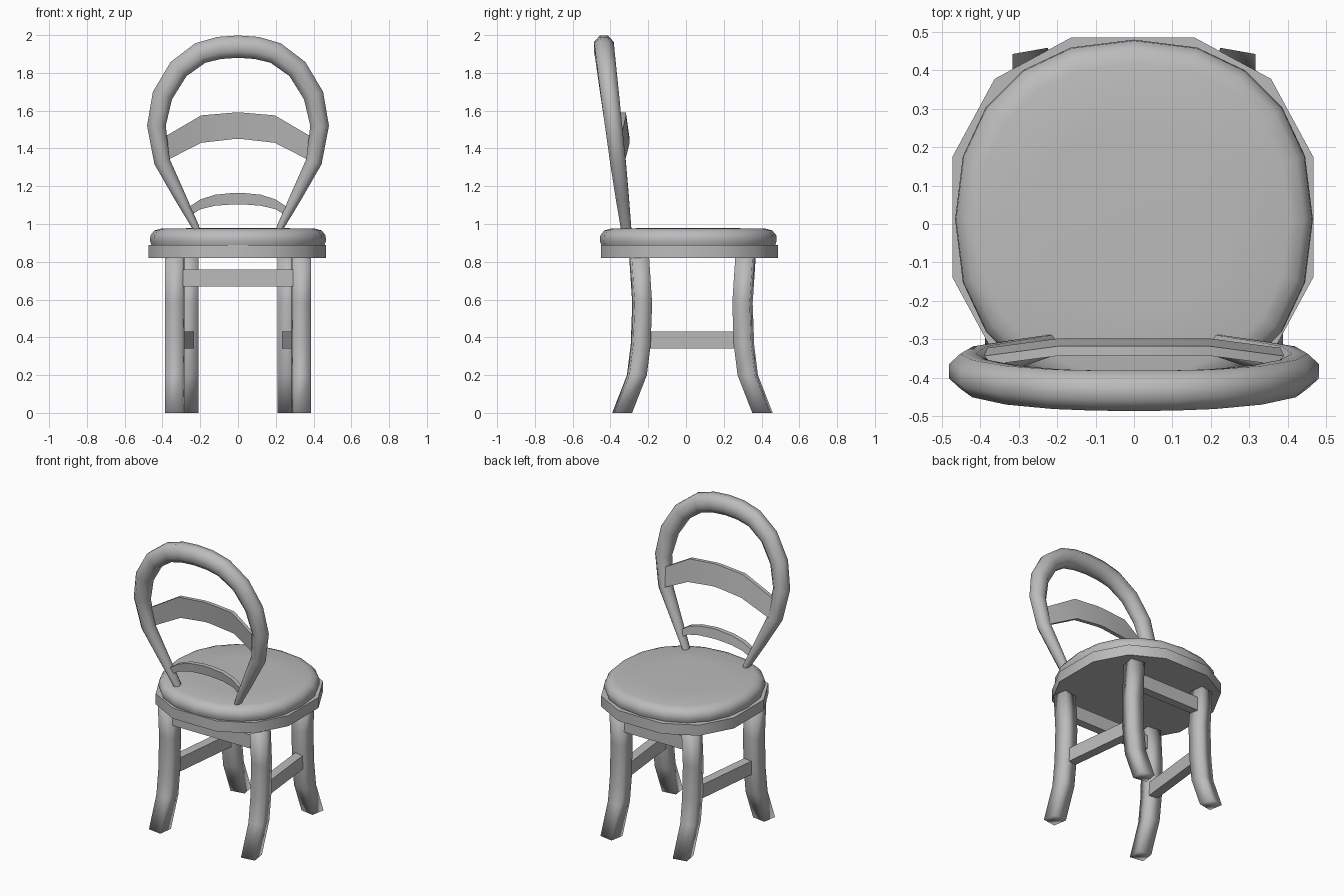
import bpy, math
from math import sin, cos, pi, radians
from mathutils import Vector

cube = bpy.data.objects.get("Cube")
if cube:
    bpy.data.objects.remove(cube, do_unlink=True)

grey = bpy.data.materials.new("grey wood")
GREY = (0.5, 0.5, 0.5, 1)
grey.diffuse_color = GREY
grey.use_nodes = True
grey.node_tree.nodes["Principled BSDF"].inputs["Base Color"].default_value = GREY


def loft(name, rings, angle=40):
    """Skin a row of equal-sized vertex rings and cap both ends."""
    n = len(rings[0])
    verts = [v for ring in rings for v in ring]
    faces = [list(range(n))[::-1], list(range(len(verts) - n, len(verts)))]
    for r in range(len(rings) - 1):
        for i in range(n):
            j = (i + 1) % n
            faces.append([r * n + i, r * n + j, (r + 1) * n + j, (r + 1) * n + i])
    mesh = bpy.data.meshes.new(name)
    mesh.from_pydata(verts, [], faces)
    mesh.materials.append(grey)
    obj = bpy.data.objects.new(name, mesh)
    bpy.context.collection.objects.link(obj)
    bpy.ops.object.select_all(action='DESELECT')
    obj.select_set(True)
    bpy.context.view_layer.objects.active = obj
    bpy.ops.object.mode_set(mode='EDIT')
    bpy.ops.mesh.select_all(action='SELECT')
    bpy.ops.mesh.normals_make_consistent(inside=False)
    bpy.ops.object.mode_set(mode='OBJECT')
    bpy.ops.object.shade_smooth_by_angle(angle=radians(angle))
    return obj


def bar(name, a, b, width, height):
    """Straight rectangular rail between two points at one height."""
    a, b = Vector(a), Vector(b)
    side = (b - a).cross(Vector((0, 0, 1))).normalized() * width / 2
    up = Vector((0, 0, height / 2))
    return loft(name, [[p - side - up, p + side - up, p + side + up, p - side + up]
                       for p in (a, b)], 30)


# Seat rim: twelve-sided plate
quarter = [(0.47, 0.157), (0.36, 0.36), (0.16, 0.468)]
outline = quarter + [(-x, y) for x, y in reversed(quarter)]
outline += [(-x, -y) for x, y in outline]
loft("seat_rim", [[(x - 0.003, y + 0.018, z) for x, y in outline]
                  for z in (0.82, 0.89)], 35)


# Seat cushion: rounded-square outline with a soft upper edge
def cushion_ring(scale, z, count=20, power=2 / 2.25):
    ring = []
    for i in range(count):
        c, s = cos(2 * pi * i / count), sin(2 * pi * i / count)
        ring.append((0.466 * scale * math.copysign(abs(c) ** power, c),
                     0.012 + 0.468 * scale * math.copysign(abs(s) ** power, s), z))
    return ring


loft("seat_cushion", [cushion_ring(s, z) for s, z in
                      ((0.98, 0.885), (1, 0.91), (0.995, 0.94), (0.95, 0.966),
                       (0.87, 0.976), (0.5, 0.978))], 50)


# Legs: square posts that kick out at the foot
def leg(name, x, sign, y, twist):
    kick = [(0, 0.098), (0.2, 0.02), (0.36, 0), (0.58, -0.008), (0.825, 0.008)]
    rings = []
    for z, out in kick:
        rings.append([(x + 0.066 * cos(a), y + sign * out + 0.066 * sin(a), z)
                      for a in (twist + pi / 4 + k * pi / 2 for k in range(4))])
    loft(name, rings, 100)


for side, s in (("left", 1), ("right", -1)):
    leg("front_leg_" + side, s * 0.335, -1, -0.24, s * radians(8))
    leg("rear_leg_" + side, s * 0.262, 1, 0.307, -s * radians(10))
    bar("side_rail_" + side, (s * 0.32, -0.23, 0.385), (s * 0.262, 0.3, 0.385),
        0.06, 0.09)

# Upper rails under the seat
bar("front_upper_rail", (-0.31, -0.24, 0.715), (0.31, -0.24, 0.715), 0.055, 0.09)
bar("rear_upper_rail", (-0.25, 0.305, 0.715), (0.25, 0.305, 0.715), 0.055, 0.09)

# Back hoop: tapered tube; x, z, half width, half depth
half = [(0.205, 0.93, 0.016, 0.026), (0.225, 0.985, 0.02, 0.029),
        (0.305, 1.14, 0.032, 0.036), (0.402, 1.33, 0.044, 0.043),
        (0.432, 1.52, 0.051, 0.047), (0.4, 1.68, 0.056, 0.05),
        (0.315, 1.82, 0.058, 0.052), (0.2, 1.905, 0.06, 0.053), (0.1, 1.932, 0.061, 0.054)]
path = half + [(0, 1.939, 0.061, 0.054)] + [(-x, z, w, d) for x, z, w, d in reversed(half)]


def hoop_y(z):
    return -0.317 - 0.122 * (z - 0.975)


rings = []
for i, (x, z, w, d) in enumerate(path):
    before, after = path[max(i - 1, 0)], path[min(i + 1, len(path) - 1)]
    along = Vector((after[0] - before[0], 0, after[1] - before[1])).normalized()
    across = Vector((-along.z, 0, along.x))
    middle = Vector((x, hoop_y(z), z))
    rings.append([middle + 1.05 * (across * w * cos(a) + Vector((0, d * sin(a), 0)))
                  for a in (pi / 8 + k * pi / 4 for k in range(8))])
loft("back_hoop", rings, 60)


# Curved back slats; profile entries are x, lower z, upper z, y
def slat(name, right, tilt, thick):
    rings = []
    for x, low, high, y in right + [(-x, l, h, y) for x, l, h, y in reversed(right)]:
        rings.append([(x, y + tilt, low), (x, y + tilt - thick, low),
                      (x, y - tilt - thick, high), (x, y - tilt, high)])
    loft(name, rings, 50)


slat("middle_slat", [(0.4, 1.325, 1.455, -0.335), (0.195, 1.43, 1.575, -0.308),
                     (0.02, 1.45, 1.59, -0.308)], 0.01, 0.025)
slat("lower_slat", [(0.26, 1.04, 1.09, -0.315), (0.2, 1.078, 1.13, -0.308),
                    (0.12, 1.097, 1.155, -0.304), (0.02, 1.104, 1.165, -0.304)], 0.004, 0.03)
